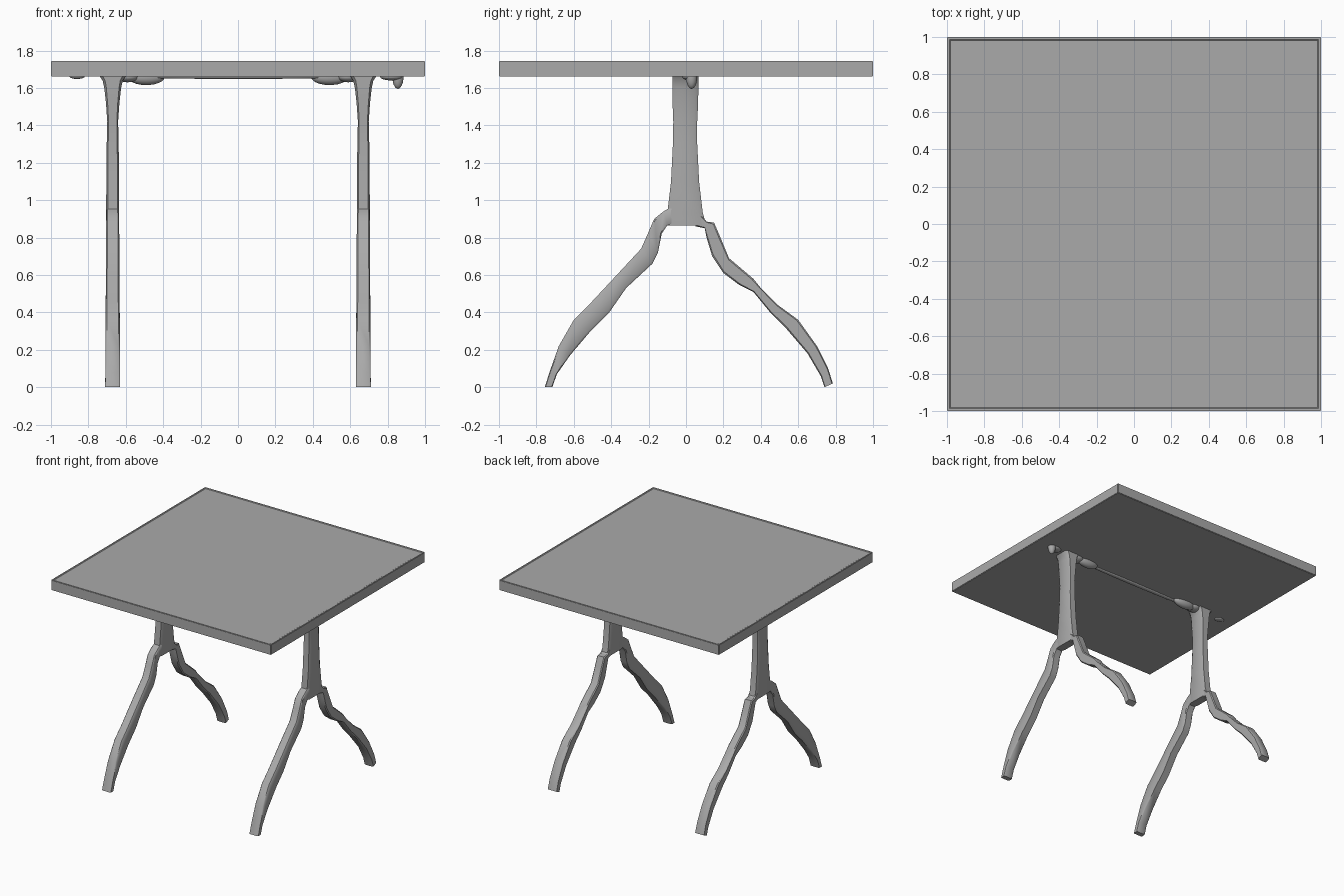
import bpy
import bmesh
from mathutils import Vector

default_cube = bpy.data.objects.get("Cube")
if default_cube:
    bpy.data.objects.remove(default_cube, do_unlink=True)

# One plain grey for the whole table
grey = bpy.data.materials.new("plain grey")
grey.use_nodes = True
colour = (0.4, 0.4, 0.4, 1)
grey.diffuse_color = colour
grey.node_tree.nodes["Principled BSDF"].inputs["Base Color"].default_value = colour


def add_object(name, bm, smooth_angle=0.7):
    """Turn a bmesh into a grey object with sharp edges kept."""
    bmesh.ops.recalc_face_normals(bm, faces=bm.faces)
    mesh = bpy.data.meshes.new(name)
    bm.to_mesh(mesh)
    bm.free()
    mesh.materials.append(grey)
    obj = bpy.data.objects.new(name, mesh)
    bpy.context.collection.objects.link(obj)
    bpy.ops.object.select_all(action="DESELECT")
    obj.select_set(True)
    bpy.context.view_layer.objects.active = obj
    bpy.ops.object.shade_smooth_by_angle(angle=smooth_angle)
    return obj


def loft(name, sections, corner=0.2):
    """Skin chamfered rectangles; a section is (outer, inner, x centre, half width)."""
    bm = bmesh.new()
    rings = []
    c = 1 - corner
    outline = [(-1, -c), (-1, c), (-c, 1), (c, 1), (1, c), (1, -c), (c, -1), (-c, -1)]
    for outer, inner, x, half in sections:
        middle = (Vector(outer) + Vector(inner)) / 2
        reach = (Vector(outer) - Vector(inner)) / 2
        ring = []
        for u, v in outline:
            yz = middle + reach * v
            ring.append(bm.verts.new((x + half * u, yz.x, yz.y)))
        rings.append(ring)
    for low, high in zip(rings, rings[1:]):
        for i in range(len(low)):
            j = (i + 1) % len(low)
            bm.faces.new((low[i], low[j], high[j], high[i]))
    bm.faces.new(rings[0])
    bm.faces.new(rings[-1])
    return add_object(name, bm)


def lump(name, centre, size):
    """A soft blob, half sunk into the underside of the top."""
    bm = bmesh.new()
    bmesh.ops.create_icosphere(bm, subdivisions=3, radius=1)
    bmesh.ops.scale(bm, vec=size, verts=bm.verts)
    bmesh.ops.translate(bm, vec=centre, verts=bm.verts)
    return add_object(name, bm, 3)


# Square top with a faint raised rim
TOP, UNDER = 1.745, 1.66
bm = bmesh.new()
bmesh.ops.create_cube(bm, size=2)
for v in bm.verts:
    v.co.z = TOP if v.co.z > 0 else UNDER
bmesh.ops.bevel(bm, geom=bm.edges[:], offset=0.004, segments=2, affect="EDGES")
top_face = max(bm.faces, key=lambda f: f.calc_center_median().z + f.calc_area())
if top_face.normal.z < 0:
    top_face = max((f for f in bm.faces if f.normal.z > 0.9), key=lambda f: f.calc_area())
bmesh.ops.inset_region(bm, faces=[top_face], thickness=0.012)
bmesh.ops.inset_region(bm, faces=[top_face], thickness=0.008, depth=-0.004)
add_object("table_top", bm, 0.5)

# Splayed legs as outer and inner edge points (y, z), from the fork to the foot
front_leg = [
    ((-.07, .97), (-.05, .87)), ((-.12, .94), (-.10, .865)), ((-.17, .9), (-.13, .82)),
    ((-.2, .83), (-.15, .72)), ((-.24, .74), (-.18, .66)), ((-.37, .6), (-.32, .53)),
    ((-.51, .45), (-.41, .4)), ((-.6, .36), (-.51, .3)), ((-.68, .22), (-.62, .17)),
    ((-.73, .08), (-.69, .07)), ((-.755, 0), (-.715, 0)),
]
back_leg = [
    ((.07, .93), (.05, .86)), ((.11, .885), (.1, .85)), ((.15, .88), (.11, .8)),
    ((.18, .81), (.14, .7)), ((.23, .69), (.2, .61)), ((.36, .58), (.28, .55)),
    ((.4, .53), (.36, .51)), ((.49, .44), (.45, .4)), ((.6, .36), (.53, .32)),
    ((.7, .22), (.65, .18)), ((.76, .1), (.72, .06)), ((.785, .02), (.74, 0)),
]
# Post heights with front edge, back edge and half width
post = [
    (.865, -.1, .11, .034), (.93, -.1, .09, .035), (1.1, -.08, .07, .034),
    (1.3, -.07, .06, .032), (1.42, -.068, .06, .029), (1.52, -.072, .065, .036),
    (1.6, -.072, .066, .045), (1.64, -.072, .066, .054), (1.665, -.072, .066, .072),
]

for side, x in (("left", 0.67), ("right", -0.67)):
    loft(side + "_post", [((b, z), (f, z), x, w) for z, f, b, w in post], 0.25)
    for part, edges in (("front", front_leg), ("back", back_leg)):
        last = len(edges) - 1
        sections = [(o, i, x, 0.033 + 0.007 * n / last) for n, (o, i) in enumerate(edges)]
        loft(f"{side}_{part}_leg", sections)
    # Rough bracket beneath the top, on the inner side of the post
    s = 1 if x > 0 else -1
    lump(side + "_bracket", (s * 0.49, 0.02, UNDER), (0.1, 0.04, 0.045))
    lump(side + "_bracket_root", (s * 0.59, 0.01, UNDER), (0.06, 0.05, 0.03))

# Uneven knobs outside the posts
lump("left_knob", (0.855, 0.03, UNDER), (0.03, 0.03, 0.065))
lump("left_knob_base", (0.82, 0.02, UNDER), (0.06, 0.04, 0.02))
lump("right_knob", (-0.86, 0, UNDER), (0.04, 0.03, 0.012))

# Thin ridge linking the brackets
lump("under_ridge", (0, 0, UNDER), (0.6, 0.02, 0.012))
